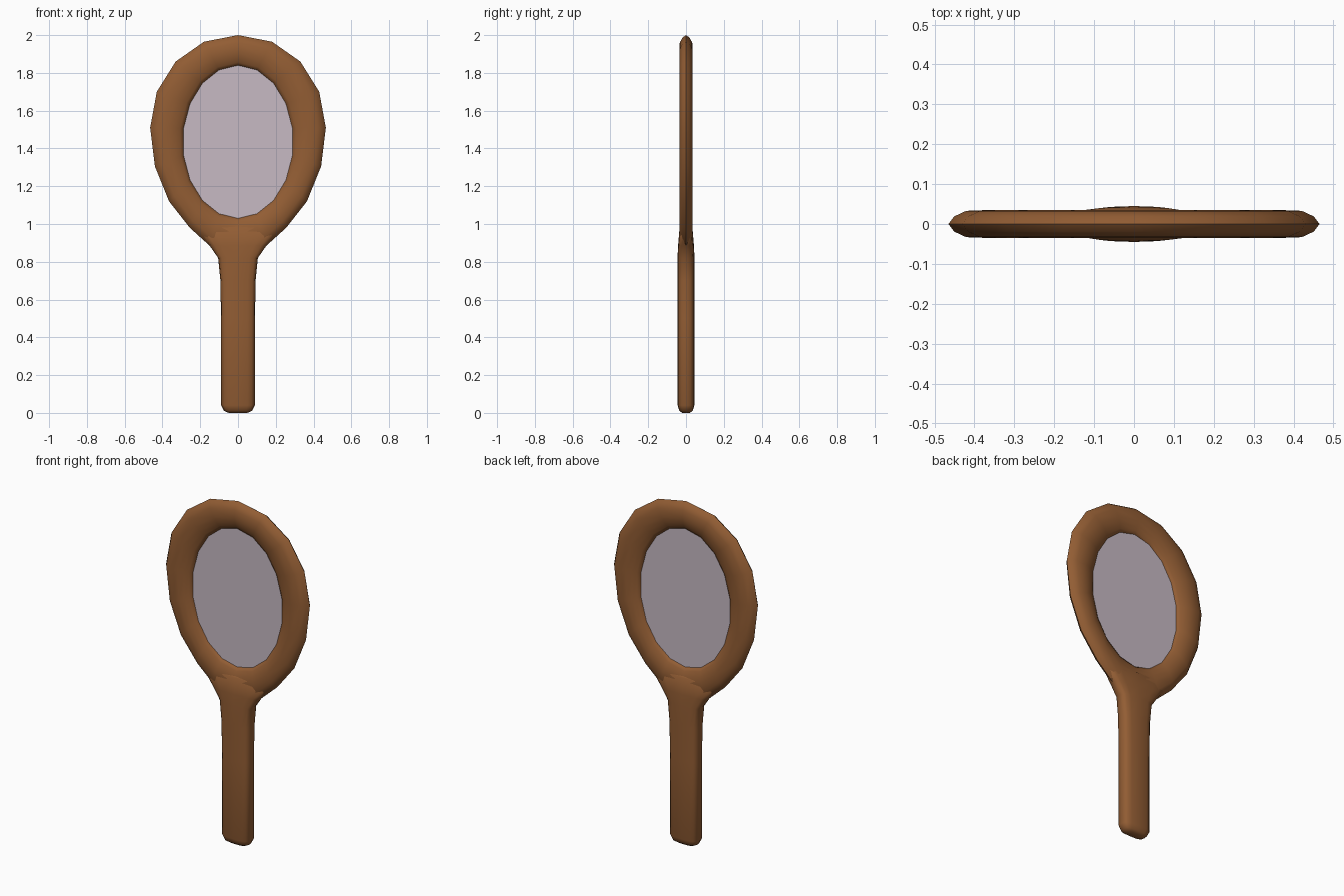
import bpy, bmesh, math

if "Cube" in bpy.data.objects:
    bpy.data.objects.remove(bpy.data.objects["Cube"])


def material(name, rgb):
    m = bpy.data.materials.new(name)
    m.diffuse_color = (*rgb, 1)
    m.use_nodes = True
    m.node_tree.nodes["Principled BSDF"].inputs["Base Color"].default_value = m.diffuse_color
    return m


def finish(bm, name, mat, angle=None):
    bmesh.ops.recalc_face_normals(bm, faces=bm.faces)
    me = bpy.data.meshes.new(name)
    bm.to_mesh(me)
    bm.free()
    ob = bpy.data.objects.new(name, me)
    bpy.context.collection.objects.link(ob)
    me.materials.append(mat)
    if angle:
        bpy.ops.object.select_all(action='DESELECT')
        ob.select_set(True)
        bpy.context.view_layer.objects.active = ob
        bpy.ops.object.shade_smooth_by_angle(angle=math.radians(angle))
    return ob


def loft(bm, loops, closed=False):
    rows = [[bm.verts.new(p) for p in lp] for lp in loops]
    pairs = list(zip(rows, rows[1:])) + ([(rows[-1], rows[0])] if closed else [])
    for a, b in pairs:
        for i in range(len(a)):
            j = (i + 1) % len(a)
            bm.faces.new((a[i], a[j], b[j], b[i]))
    return rows


wood = material("brown wood", (0.29, 0.11, 0.034))
glass = material("mirror glass", (0.57, 0.49, 0.55))

# Oval opening and the teardrop outline around it, both with 18 stations
N = 18
inner = [(0.293 * math.sin(2 * math.pi * i / N),
          1.435 + 0.405 * math.cos(2 * math.pi * i / N)) for i in range(N)]
half = [(0, 2.0), (.18, 1.965), (.33, 1.86), (.43, 1.70), (.465, 1.51),
        (.44, 1.305), (.365, 1.12), (.255, .98), (.15, .885), (0, .85)]
outer = half + [(-x, z) for x, z in half[8:0:-1]]

# Frame: soft rounded section swept between the two outlines
section = [(0, .006), (.1, .017), (.25, .028), (.45, .035), (.75, .033),
           (.92, .019), (1, 0)]
section += [(t, -y) for t, y in section[-2::-1]]
bm = bmesh.new()
loft(bm, [[(a[0] + (b[0] - a[0]) * t, y, a[1] + (b[1] - a[1]) * t)
           for t, y in section] for a, b in zip(inner, outer)], closed=True)
finish(bm, "frame", wood, 60)

# Handle: rounded rectangular bar flaring into the frame (z, half width, half depth)
rows = [(0, .05, .02), (.012, .075, .036), (.04, .089, .044), (.5, .09, .045),
        (.7, .093, .045), (.82, .105, .045), (.885, .15, .042),
        (.98, .225, .034), (1.0, .2, .015)]


def power(v):
    return math.copysign(abs(v) ** 0.6, v)


bm = bmesh.new()
rings = loft(bm, [[(w * power(math.cos(k * math.pi / 8)),
                    d * power(math.sin(k * math.pi / 8)), z)
                   for k in range(16)] for z, w, d in rows])
bm.faces.new(rings[0])
bm.faces.new(rings[-1])
finish(bm, "handle", wood, 60)

# Mirror glass: thin plate filling the opening, seen from both sides
bm = bmesh.new()
plates = loft(bm, [[(x, y, z) for x, z in inner] for y in (-.004, .004)])
for p in plates:
    bm.faces.new(p)
finish(bm, "mirror", glass)
